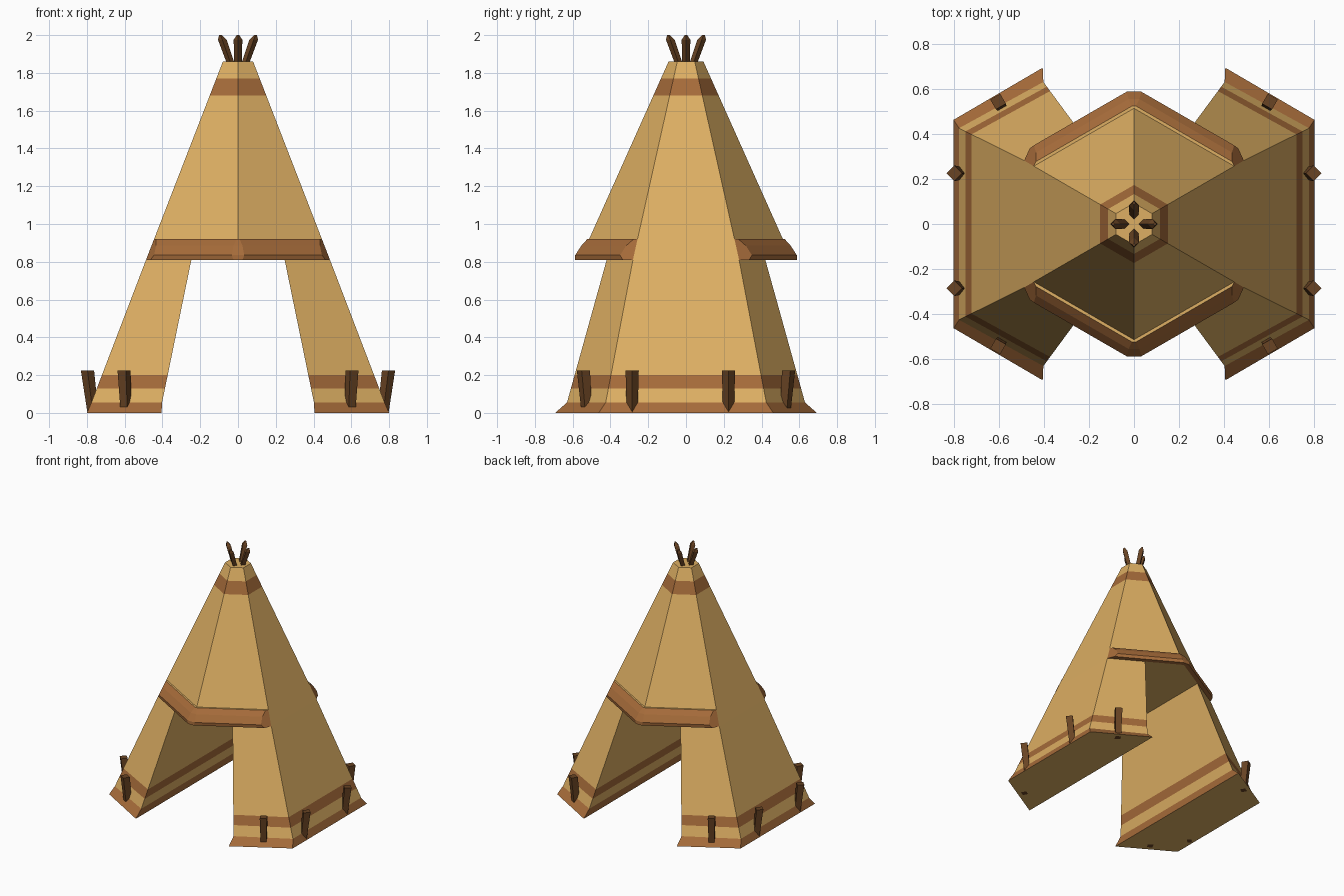
import bpy, bmesh, math
from mathutils import Vector

cube = bpy.data.objects.get("Cube")
if cube:
    bpy.data.objects.remove(cube)


def material(name, color):
    m = bpy.data.materials.new(name)
    m.use_nodes = True
    m.diffuse_color = (*color, 1)
    bsdf = m.node_tree.nodes["Principled BSDF"]
    bsdf.inputs["Base Color"].default_value = (*color, 1)
    bsdf.inputs["Roughness"].default_value = 0.9
    return m


CANVAS = material("tan canvas", (0.73, 0.43, 0.125))
BAND = material("brown band", (0.38, 0.148, 0.042))
WOOD = material("dark wood", (0.14, 0.057, 0.017))


def loft(name, rings, mats, rule=None, closed=True, bottom=True, top=True):
    """Skin a stack of point rings; rule(face) picks the material index."""
    bm = bmesh.new()
    rows = [[bm.verts.new(p) for p in ring] for ring in rings]
    n = len(rows[0])
    for low, high in zip(rows, rows[1:]):
        for i in range(n if closed else n - 1):
            j = (i + 1) % n
            bm.faces.new((low[i], low[j], high[j], high[i]))
    if bottom:
        bm.faces.new(rows[0][::-1])
    if top:
        bm.faces.new(rows[-1])
    bmesh.ops.remove_doubles(bm, verts=bm.verts, dist=0.0005)
    bmesh.ops.recalc_face_normals(bm, faces=bm.faces)
    bm.normal_update()
    for f in bm.faces:
        f.material_index = rule(f) if rule else 0
    mesh = bpy.data.meshes.new(name)
    bm.to_mesh(mesh)
    bm.free()
    for m in mats:
        mesh.materials.append(m)
    obj = bpy.data.objects.new(name, mesh)
    bpy.context.collection.objects.link(obj)
    return obj


def apothem(z):
    return 0.487 - 0.3876 * (z - 0.81)


def band_rule(f):
    z = f.calc_center_median().z
    if abs(f.normal.z) > 0.95:
        return 0
    return int(0 < z < 0.055 or 0.13 < z < 0.2 or 1.68 < z < 1.77)


# Upper hexagonal canvas
def hexagon(z):
    r = apothem(z) / math.cos(math.pi / 6)
    return [(r * math.cos(a), r * math.sin(a), z)
            for a in (math.radians(30 + 60 * k) for k in range(6))]


loft("upper_canvas", [hexagon(z) for z in (0.81, 1.68, 1.77, 1.86)],
     (CANVAS, BAND), band_rule)


# Two lower walls with a flared hem, leaving the front and back open
def wall_ring(side, z):
    if z == 0:
        corner, end = Vector((0.80, 0.462)), Vector((0.405, 0.693))
    else:
        t = (z - 0.055) / (0.81 - 0.055)
        corner = Vector((0.776, 0.425)).lerp(Vector((0.487, 0.281)), t)
        end = Vector((0.402, 0.63)).lerp(Vector((0.247, 0.42)), t)
    return [(side * p.x, s * p.y, z)
            for p, s in ((end, -1), (corner, -1), (corner, 1), (end, 1))]


for side, label in ((1, "left"), (-1, "right")):
    loft(label + "_wall", [wall_ring(side, z) for z in (0, 0.055, 0.13, 0.2, 0.81)],
         (CANVAS, BAND), band_rule, top=False)


# Rolled flaps above both openings, bevelled at the ends and the middle
def flap_row(facing, z, off):
    a = apothem(z)
    d = a + off
    half = [(a, a * math.tan(math.pi / 6))]
    half += [(x, (d - x / 2) / math.cos(math.pi / 6))
             for x in (a - 0.7 * off, 0.7 * off)]
    full = half + [(-x, y) for x, y in reversed(half)]
    return [(x, facing * y, z) for x, y in full]


FLAP = ((0.81, 0), (0.81, 0.034), (0.835, 0.047), (0.885, 0.034),
        (0.92, 0.013), (0.92, 0))
for facing, label in ((-1, "front"), (1, "back")):
    flap = loft(label + "_flap", [flap_row(facing, z, off) for z, off in FLAP],
                (BAND, CANVAS), closed=False, bottom=False, top=False)
    # Outward normals on the open strip, and a tan ledge on top
    bm = bmesh.new()
    bm.from_mesh(flap.data)
    outer = max(bm.faces, key=lambda f: abs(f.calc_center_median().y))
    if outer.normal.y * facing < 0:
        bmesh.ops.reverse_faces(bm, faces=bm.faces)
    for f in bm.faces:
        f.material_index = int(f.calc_center_median().z > 0.919)
    bm.to_mesh(flap.data)
    bm.free()


# Four-sided wooden rods: stakes and pole ends
def diamond(center, r, turn=0):
    return [(center[0] + r * math.cos(turn + k * math.pi / 2),
             center[1] + r * math.sin(turn + k * math.pi / 2), center[2])
            for k in range(4)]


for sx, lx in ((1, "left"), (-1, "right")):
    for y, ly in ((0.225, "back"), (-0.285, "front")):
        loft(f"{lx}_{ly}_side_stake",
             [diamond((sx * 0.768, y, 0), 0.029), diamond((sx * 0.797, y, 0.225), 0.035)],
             (WOOD,))
    for sy, ly in ((1, "back"), (-1, "front")):
        loft(f"{lx}_{ly}_opening_stake",
             [diamond((sx * 0.593, sy * 0.525, 0), 0.029, math.radians(sx * sy * 15)),
              diamond((sx * 0.603, sy * 0.543, 0.225), 0.036, math.radians(sx * sy * 15))],
             (WOOD,))

# Crossing pole ends at the peak
for k, label in enumerate(("left", "back", "right", "front")):
    dx, dy = round(math.cos(k * math.pi / 2)), round(math.sin(k * math.pi / 2))
    loft(label + "_pole",
         [diamond((r * dx, r * dy, z), w)
          for r, z, w in ((0.035, 1.84, 0.02), (0.083, 1.975, 0.023), (0.093, 2.0, 0.007))],
         (WOOD,))
